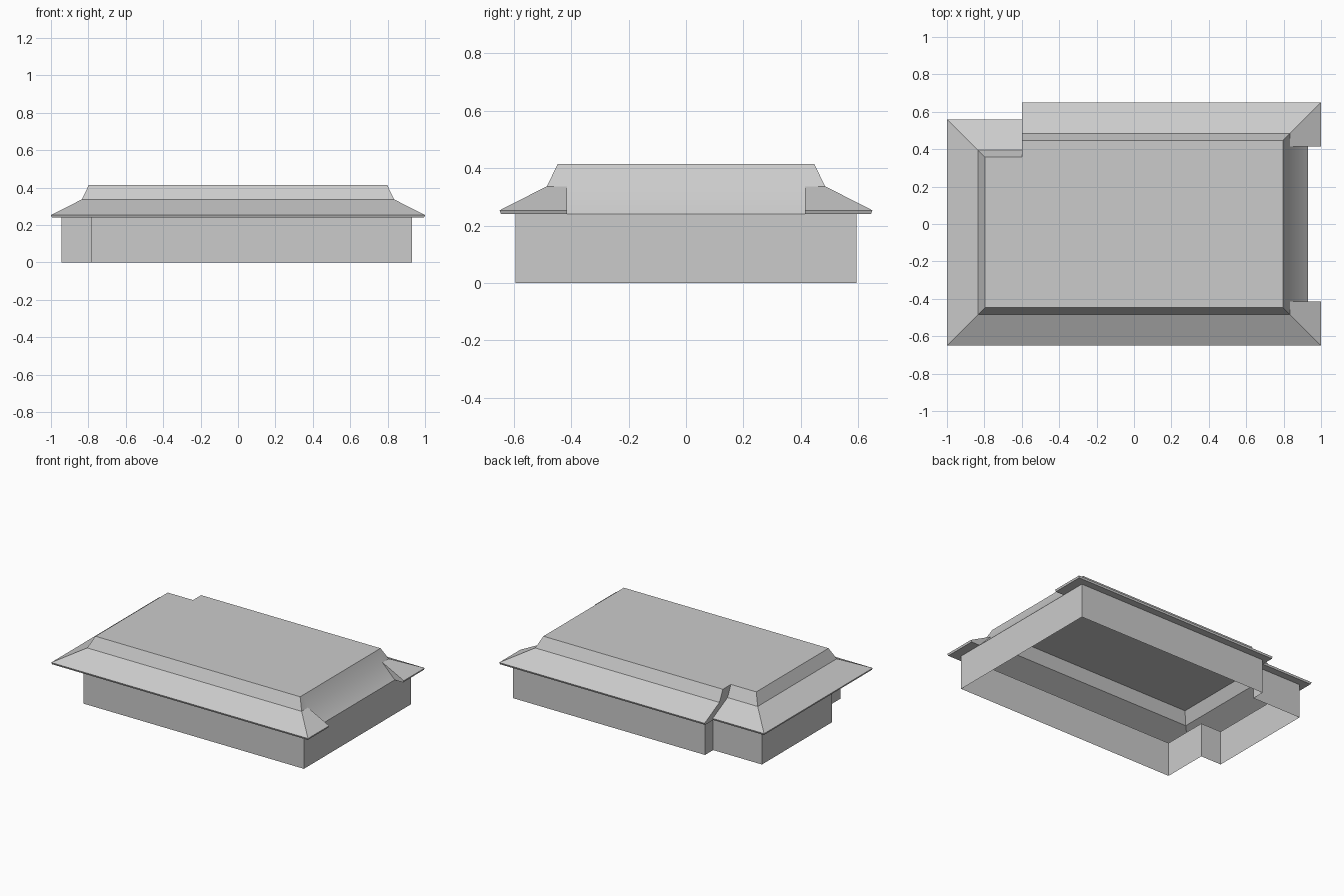
import bpy
import bmesh

cube = bpy.data.objects.get("Cube")
if cube:
    bpy.data.objects.remove(cube, do_unlink=True)

GREY = (0.6, 0.6, 0.6, 1.0)
mat = bpy.data.materials.new("plain_grey")
mat.use_nodes = True
mat.diffuse_color = GREY
bsdf = next(n for n in mat.node_tree.nodes if n.type == "BSDF_PRINCIPLED")
bsdf.inputs["Base Color"].default_value = GREY

EAVE_Z = 0.24
GAP = 0.415        # half length of the cut-back eave on the left side
WALL_X = 0.93
STEP_X = -0.6      # where the back eave steps forward


def finish(name, bm):
    bmesh.ops.remove_doubles(bm, verts=bm.verts, dist=0.0001)
    mesh = bpy.data.meshes.new(name)
    bm.to_mesh(mesh)
    bm.free()
    obj = bpy.data.objects.new(name, mesh)
    bpy.context.collection.objects.link(obj)
    mesh.materials.append(mat)
    return obj


def face(bm, points):
    return bm.faces.new([bm.verts.new(p) for p in points])


def at(points, z):
    return [(x, y, z) for x, y in points]


# Thin walls, with a recessed front right corner and a stepped back
plan = [(-0.785, -0.595), (WALL_X, -0.595), (WALL_X, 0.595), (-0.565, 0.595),
        (-0.565, 0.505), (-0.945, 0.505), (-0.945, -0.272), (-0.785, -0.272)]
bm = bmesh.new()
for a, b in zip(plan, plan[1:] + plan[:1]):
    face(bm, at([a, b], 0) + at([b, a], EAVE_Z))
finish("walls", bm)


# Roof shell: the stepped outline shrinks from eave to flat top
def outline(d):
    return [(-1 + d, -0.65 + d), (1 - d, -0.65 + d), (1 - d, -GAP), (1 - d, GAP),
            (1 - d, 0.65 - d), (STEP_X, 0.65 - d), (STEP_X, 0.56 - d), (-1 + d, 0.56 - d)]


profile = [(0.005, EAVE_Z), (0.0, 0.253), (0.165, 0.337), (0.203, 0.415)]
rings = [at(outline(d), z) for d, z in profile]
bm = bmesh.new()
for level, (low, high) in enumerate(zip(rings, rings[1:])):
    for i in range(len(low)):
        j = (i + 1) % len(low)
        if i == 2 and level < 2:
            continue
        face(bm, [low[i], low[j], high[j], high[i]])
face(bm, rings[-1])

# Cut-back slope down to the left wall, and the cheeks of the eave stubs
foot = [(WALL_X, -GAP, EAVE_Z), (WALL_X, GAP, EAVE_Z)]
face(bm, foot + [rings[2][3], rings[2][2]])
face(bm, [foot[0], rings[2][2], rings[1][2], rings[0][2]])
face(bm, [foot[1], rings[0][3], rings[1][3], rings[2][3]])
roof = finish("roof", bm)
bpy.ops.object.select_all(action="DESELECT")
roof.select_set(True)
bpy.context.view_layer.objects.active = roof
bpy.ops.object.shade_smooth_by_angle(angle=0.5)


# Flat soffit under the eaves, outside the walls
def under_roof(x, y):
    return not (x < STEP_X and y > 0.555) and not (x > WALL_X and abs(y) < GAP)


def inside_walls(x, y):
    if x > WALL_X or x < -0.945 or abs(y) > 0.595:
        return False
    return not (x < -0.785 and y < -0.272) and not (x < -0.565 and y > 0.505)


xs = [-0.995, -0.945, -0.785, STEP_X, -0.565, WALL_X, 0.995]
ys = [-0.645, -0.595, -GAP, -0.272, GAP, 0.505, 0.555, 0.595, 0.645]
bm = bmesh.new()
for x0, x1 in zip(xs, xs[1:]):
    for y0, y1 in zip(ys, ys[1:]):
        mid = ((x0 + x1) / 2, (y0 + y1) / 2)
        if under_roof(*mid) and not inside_walls(*mid):
            face(bm, at([(x0, y0), (x0, y1), (x1, y1), (x1, y0)], EAVE_Z))
finish("soffit", bm)
